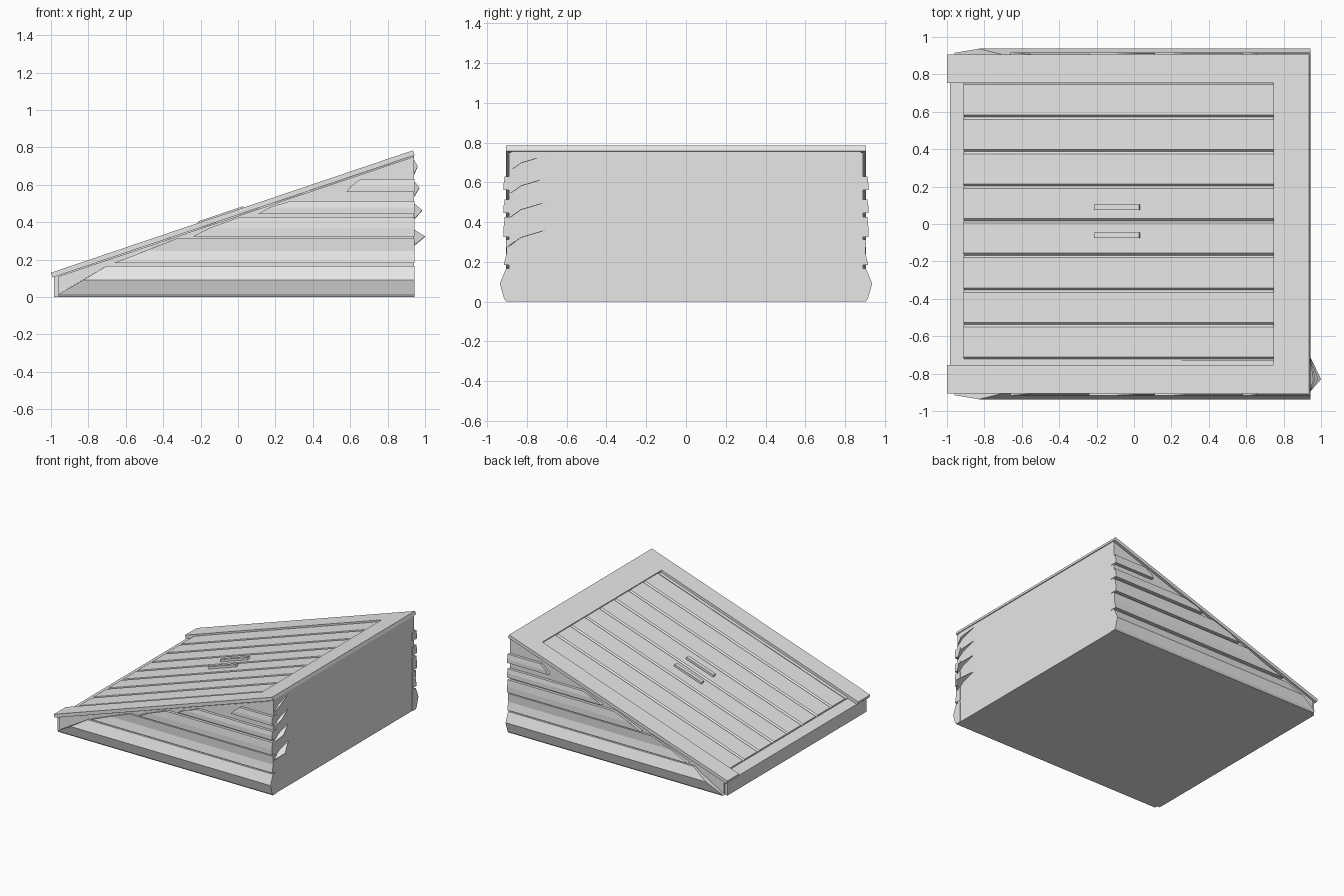
import bpy, bmesh, math
from mathutils import Vector

if "Cube" in bpy.data.objects:
    bpy.data.objects.remove(bpy.data.objects["Cube"])

grey = bpy.data.materials.new("plain grey")
grey.use_nodes = True
grey.diffuse_color = (0.8, 0.8, 0.8, 1)
grey.node_tree.nodes["Principled BSDF"].inputs["Base Color"].default_value = (0.8, 0.8, 0.8, 1)


def loft(name, first, last):
    """Closed solid between two matching outlines."""
    bm = bmesh.new()
    a = [bm.verts.new(p) for p in first]
    b = [bm.verts.new(p) for p in last]
    n = len(a)
    for i in range(n):
        j = (i + 1) % n
        bm.faces.new((a[i], a[j], b[j], b[i]))
    bm.faces.new(a[::-1])
    bm.faces.new(b)
    bmesh.ops.recalc_face_normals(bm, faces=bm.faces)
    me = bpy.data.meshes.new(name)
    bm.to_mesh(me)
    bm.free()
    me.materials.append(grey)
    ob = bpy.data.objects.new(name, me)
    bpy.context.collection.objects.link(ob)
    return ob


# Sloping roof plane: h is the height square to the frame's top surface
TILT = math.atan(0.338)
WALL, BACK = 0.88, 0.94


def on_slope(x, y, h):
    return Vector((x - h * math.sin(TILT), y, 0.13 + (x + 1) * math.tan(TILT) + h * math.cos(TILT)))


def slope_bar(name, section, x0, x1):
    return loft(name, [on_slope(x0, y, h) for y, h in section],
                [on_slope(x1, y, h) for y, h in section])


def box_section(y0, y1, h0, h1):
    return [(y0, h0), (y1, h0), (y1, h1), (y0, h1)]


# Wedge body
wedge = [(-0.985, 0), (BACK, 0), (BACK, 0.756), (-0.985, 0.107)]
loft("wedge_body", [(x, -WALL, z) for x, z in wedge], [(x, WALL, z) for x, z in wedge])

# Raised frame round the doors
UNDER = -0.027
slope_bar("front_rail", box_section(-0.905, -0.755, UNDER, 0), -1, 0.936)
slope_bar("back_rail", box_section(0.755, 0.905, UNDER, 0), -1, 0.936)
slope_bar("top_rail", box_section(-0.755, 0.755, UNDER, 0), 0.745, 0.936)

# Door planks with chamfered long edges
PITCH, TOP = 0.185, -0.010
for i in range(8):
    hi = 0.757 - i * PITCH
    lo = hi - PITCH
    section = [(lo, UNDER), (hi, UNDER), (hi, TOP - 0.013), (hi - 0.012, TOP),
               (lo + 0.012, TOP), (lo, TOP - 0.013)]
    slope_bar(f"door_plank_{i + 1}", section, -0.915, 0.745)
slope_bar("door_edge_strip", box_section(-0.755, -0.727, UNDER, -0.02), -0.915, 0.745)

# Pull handles
for name, y in (("back_handle", 0.09), ("front_handle", -0.06)):
    slope_bar(name, box_section(y - 0.015, y + 0.015, TOP - 0.005, 0.008), -0.21, 0.03)

# Side boards: rows of (left end x, distance out, height)
boards = [
    [(-0.96, 0.905, 0.0), (-0.96, 0.915, 0.015), (-0.83, 0.937, 0.09), (-0.70, 0.905, 0.167)],
    [(-0.66, 0.917, 0.183), (-0.50, 0.903, 0.245), (-0.33, 0.906, 0.312)],
    [(-0.24, 0.918, 0.325), (-0.15, 0.918, 0.37), (0.0, 0.912, 0.425)],
    [(0.11, 0.918, 0.445), (0.17, 0.918, 0.48), (0.28, 0.912, 0.513)],
    [(0.58, 0.918, 0.562), (0.60, 0.918, 0.59), (0.655, 0.912, 0.63)],
]
for side, s in (("front", -1), ("back", 1)):
    for i, rows in enumerate(boards):
        low, high = rows[0], rows[-1]
        rows = [(low[0], WALL - 0.02, low[2])] + rows + [(high[0], WALL - 0.02, high[2])]
        loft(f"{side}_side_board_{i + 1}", [(x, s * y, z) for x, y, z in rows],
             [(BACK + 0.004, s * y, z) for x, y, z in rows])
    # Backing panel behind the boards, following the slope
    panel = [(-0.96, 0.01), (BACK, 0.01), (BACK, 0.75), (-0.96, 0.11)]
    loft(f"{side}_side_panel", [(x, s * WALL, z) for x, z in panel],
         [(x, s * 0.89, z) for x, z in panel])

# Thin splinters standing out at the rear corner
for i, (tip, z) in enumerate(((0.96, 0.70), (0.97, 0.585), (0.985, 0.465), (1.0, 0.325))):
    outline = [(BACK, -0.705, z + 0.037), (tip, -0.83, z), (BACK, -0.90, z - 0.05),
               (BACK, -0.83, z)]
    loft(f"corner_splinter_{i + 1}", outline, [(x, y, h - 0.004) for x, y, h in outline])
